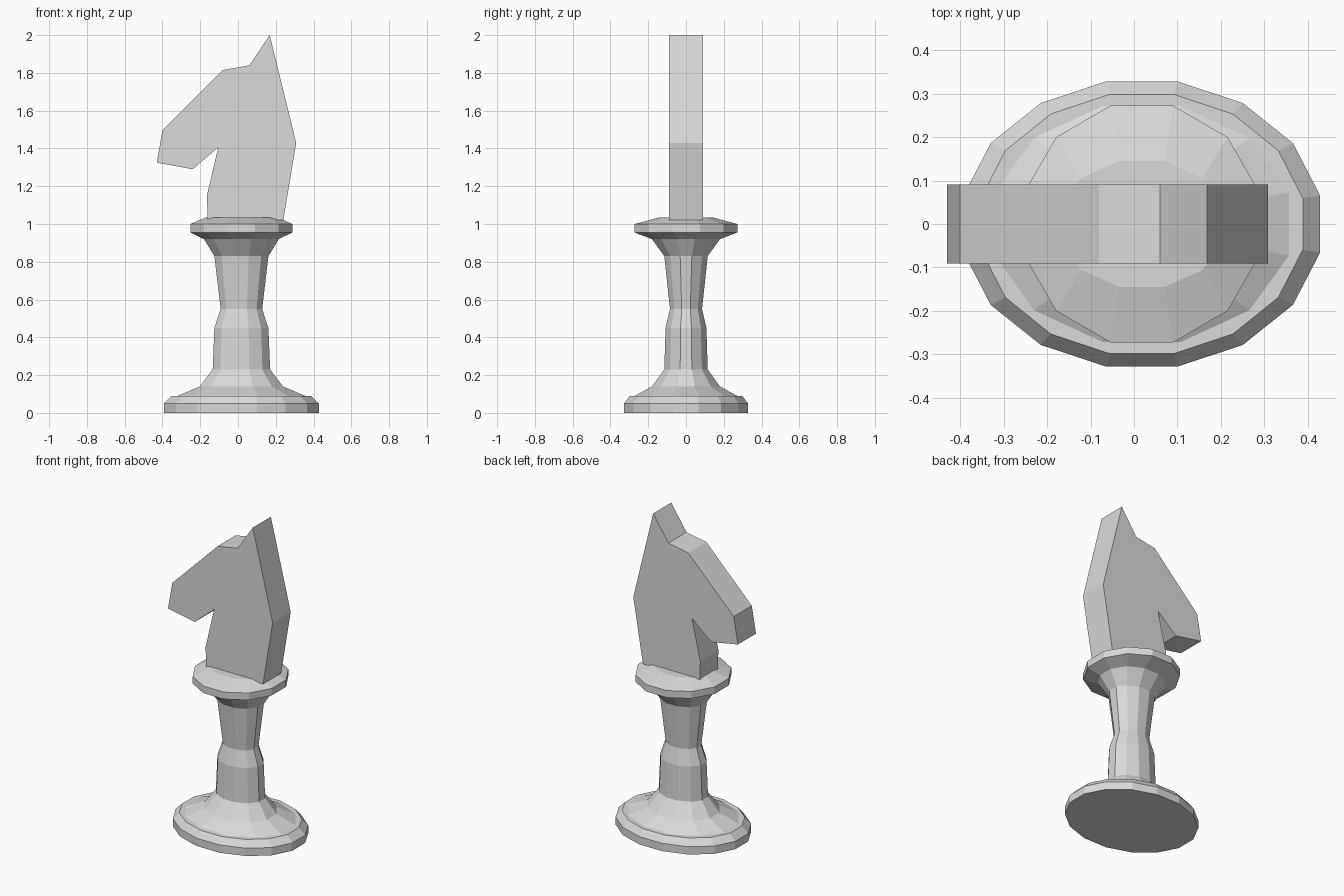
import bpy
import bmesh
from math import cos, sin, pi

cube = bpy.data.objects.get("Cube")
if cube:
    bpy.data.objects.remove(cube, do_unlink=True)

CENTRE_X = 0.018

grey = bpy.data.materials.new("light_grey")
grey.use_nodes = True
colour = (0.7, 0.7, 0.7, 1)
grey.diffuse_color = colour
grey.node_tree.nodes["Principled BSDF"].inputs["Base Color"].default_value = colour


def finish(name, bm):
    bmesh.ops.recalc_face_normals(bm, faces=bm.faces)
    mesh = bpy.data.meshes.new(name)
    bm.to_mesh(mesh)
    bm.free()
    mesh.materials.append(grey)
    obj = bpy.data.objects.new(name, mesh)
    bpy.context.collection.objects.link(obj)
    return obj


def turned(name, sides, profile):
    """Faceted oval turning; each profile row is half width, half depth, height."""
    bm = bmesh.new()
    fit = 1 / cos(pi / sides)  # flats, not corners, face the axes
    rings = []
    for rx, ry, z in profile:
        angles = [(i + 0.5) * 2 * pi / sides for i in range(sides)]
        rings.append([bm.verts.new((CENTRE_X + rx * fit * cos(a), ry * fit * sin(a), z))
                      for a in angles])
    for low, high in zip(rings, rings[1:]):
        for i in range(sides):
            j = (i + 1) % sides
            bm.faces.new((low[i], low[j], high[j], high[i]))
    bm.faces.new(rings[0])
    bm.faces.new(rings[-1])
    return finish(name, bm)


def slab(name, outline, half_depth):
    """Side outline in x and z, extruded along y."""
    bm = bmesh.new()
    face = bm.faces.new([bm.verts.new((x, -half_depth, z)) for x, z in outline])
    moved = bmesh.ops.extrude_face_region(bm, geom=[face])["geom"]
    verts = [v for v in moved if isinstance(v, bmesh.types.BMVert)]
    bmesh.ops.translate(bm, verts=verts, vec=(0, 2 * half_depth, 0))
    return finish(name, bm)


# Oval foot
turned("base", 16, [(0.41, 0.328, 0), (0.41, 0.328, 0.05), (0.37, 0.298, 0.09)])

# Flared, waisted stem
turned("stem", 12, [
    (0.35, 0.28, 0.085), (0.22, 0.18, 0.14), (0.152, 0.115, 0.23),
    (0.143, 0.108, 0.45), (0.11, 0.085, 0.55), (0.143, 0.115, 0.83),
    (0.198, 0.18, 0.92), (0.198, 0.18, 0.93)])

# Collar under the head
turned("collar", 12, [
    (0.198, 0.18, 0.92), (0.27, 0.272, 0.955),
    (0.27, 0.272, 1.0), (0.19, 0.145, 1.034)])

# Flat horse head looking towards -x
slab("horse_head", [
    (-0.16, 1.022), (-0.165, 1.15), (-0.105, 1.405), (-0.24, 1.29),
    (-0.43, 1.325), (-0.40, 1.495), (-0.08, 1.815), (0.06, 1.84),
    (0.168, 2.0), (0.308, 1.43), (0.24, 1.022)], 0.091)
